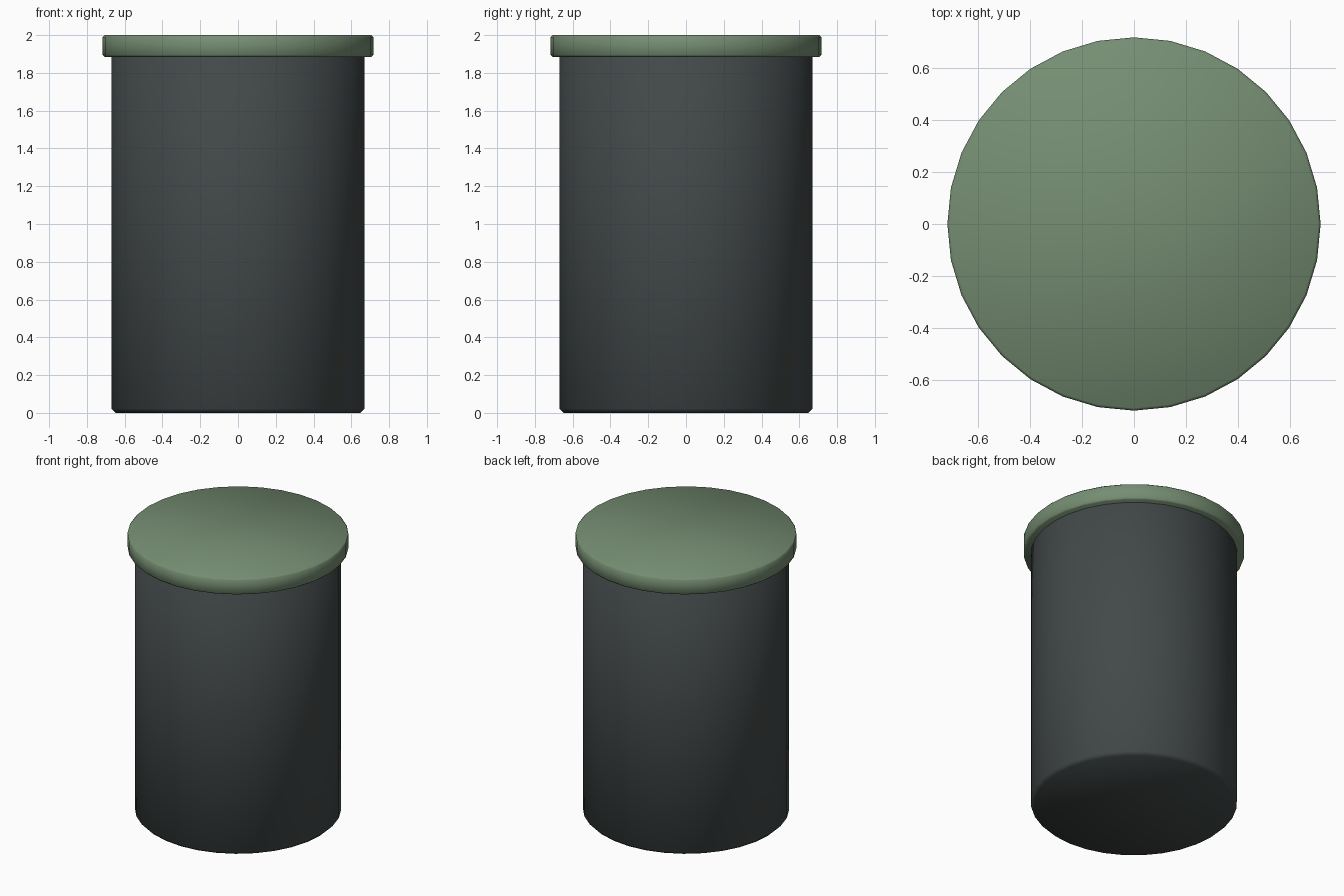
import bpy
import bmesh

if "Cube" in bpy.data.objects:
    bpy.data.objects.remove(bpy.data.objects["Cube"])


def paint(obj, name, rgb):
    mat = bpy.data.materials.new(name)
    mat.diffuse_color = (*rgb, 1)
    mat.use_nodes = True
    mat.node_tree.nodes["Principled BSDF"].inputs["Base Color"].default_value = mat.diffuse_color
    obj.data.materials.append(mat)


def disc(name, radius, z0, z1, bevel, rgb):
    """Solid 32-sided cylinder with narrow chamfered rims, smooth shaded."""
    bm = bmesh.new()
    bmesh.ops.create_cone(bm, cap_ends=True, segments=32,
                          radius1=radius, radius2=radius, depth=z1 - z0)
    bmesh.ops.translate(bm, verts=bm.verts, vec=(0, 0, (z0 + z1) / 2))
    rims = [e for e in bm.edges
            if abs(e.verts[0].co.z - e.verts[1].co.z) < 1e-5]
    bmesh.ops.bevel(bm, geom=rims, offset=bevel, segments=1,
                    profile=0.5, affect='EDGES')
    for f in bm.faces:
        f.smooth = True
    mesh = bpy.data.meshes.new(name)
    bm.to_mesh(mesh)
    bm.free()
    obj = bpy.data.objects.new(name, mesh)
    bpy.context.collection.objects.link(obj)
    paint(obj, name + "_colour", rgb)
    return obj


# Dark canister body, tucked slightly into the lid
disc("canister_body", 0.67, 0.0, 1.91, 0.022, (0.055, 0.065, 0.065))

# Overhanging green lid
disc("lid", 0.717, 1.885, 2.0, 0.01, (0.18, 0.27, 0.17))
